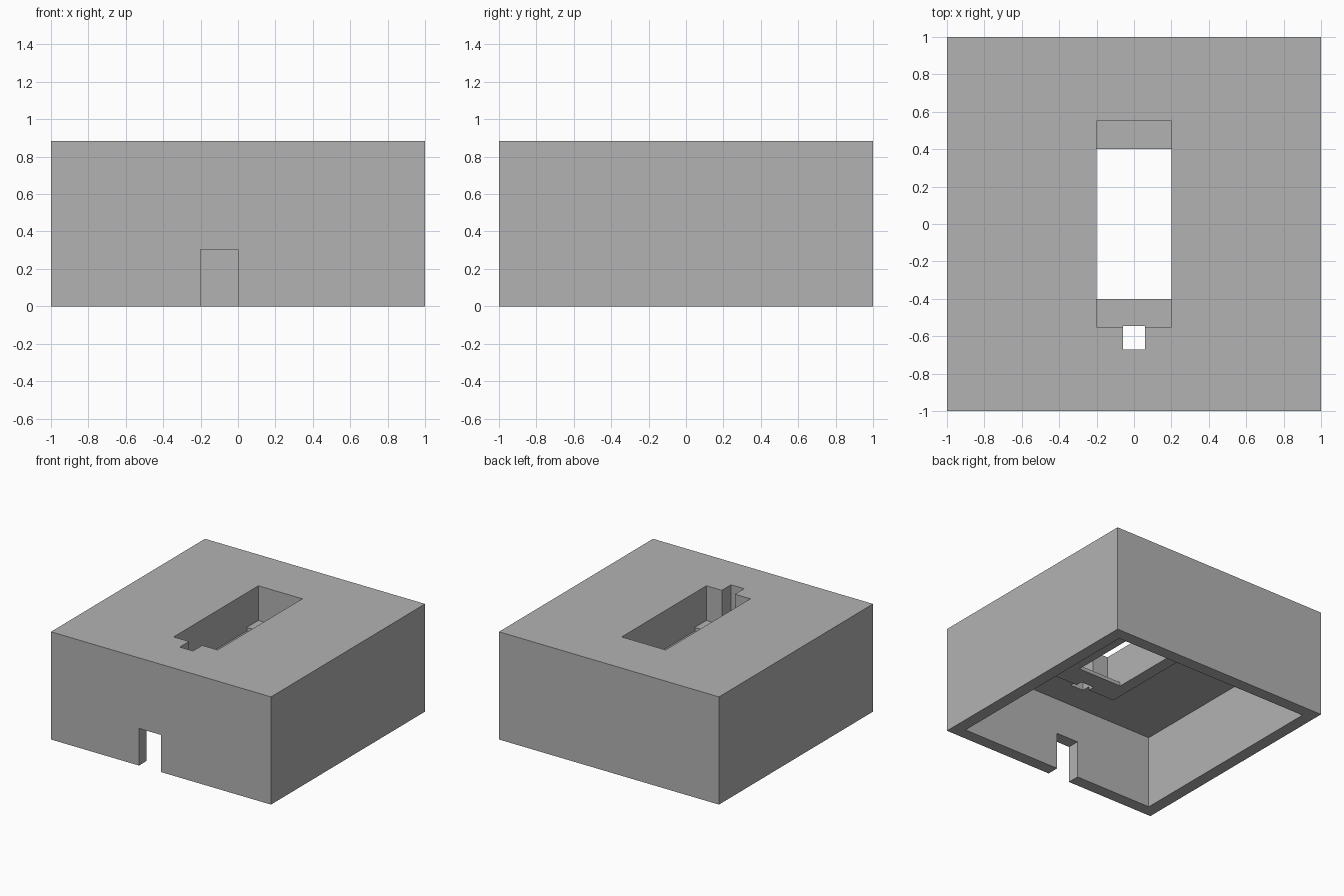
import bpy

cube = bpy.data.objects.get("Cube")
if cube:
    bpy.data.objects.remove(cube, do_unlink=True)

grey = bpy.data.materials.new("plain grey")
grey.use_nodes = True
colour = (0.45, 0.45, 0.45, 1)
grey.diffuse_color = colour
grey.node_tree.nodes["Principled BSDF"].inputs["Base Color"].default_value = colour


def box(name, x, y, z):
    """Box from (min, max) ranges on each axis."""
    bpy.ops.mesh.primitive_cube_add(size=1, location=[sum(r) / 2 for r in (x, y, z)])
    ob = bpy.context.object
    ob.name = name
    ob.scale = [r[1] - r[0] for r in (x, y, z)]
    bpy.ops.object.transform_apply(location=True, rotation=True, scale=True)
    ob.data.materials.append(grey)
    return ob


def cut(target, cutter):
    """Subtract the cutter, then discard it."""
    cutter.hide_render = True
    mod = target.modifiers.new("cut", 'BOOLEAN')
    mod.operation = 'DIFFERENCE'
    mod.solver = 'EXACT'
    mod.object = cutter
    bpy.context.view_layer.objects.active = target
    bpy.ops.object.modifier_apply(modifier=mod.name)
    bpy.data.objects.remove(cutter, do_unlink=True)


HEIGHT, CEILING, PLATE = 0.885, 0.6, 0.57

housing = box("housing", (-1, 1), (-1, 1), (0, HEIGHT))

# Hollow underside, leaving a thin support plate below the slot
cavity = box("cavity", (-0.9, 0.9), (-0.9, 0.9), (-0.1, CEILING))
cut(cavity, box("support_plate", (-0.3, 0.3), (-0.6, 0.6), (PLATE, 0.8)))
cut(housing, cavity)

# Top slot with a ledge at each end, and the opening between the ledges
cut(housing, box("slot", (-0.2, 0.2), (-0.55, 0.55), (CEILING, 1)))
cut(housing, box("opening", (-0.2, 0.2), (-0.4, 0.4), (0.5, 0.75)))

# Small wire notch at the front end of the slot
cut(housing, box("wire_notch", (-0.06, 0.06), (-0.67, -0.545), (0.5, 1)))

# Cable doorway through the front wall
cut(housing, box("cable_doorway", (-0.2, 0), (-1.1, -0.8), (-0.1, 0.305)))
